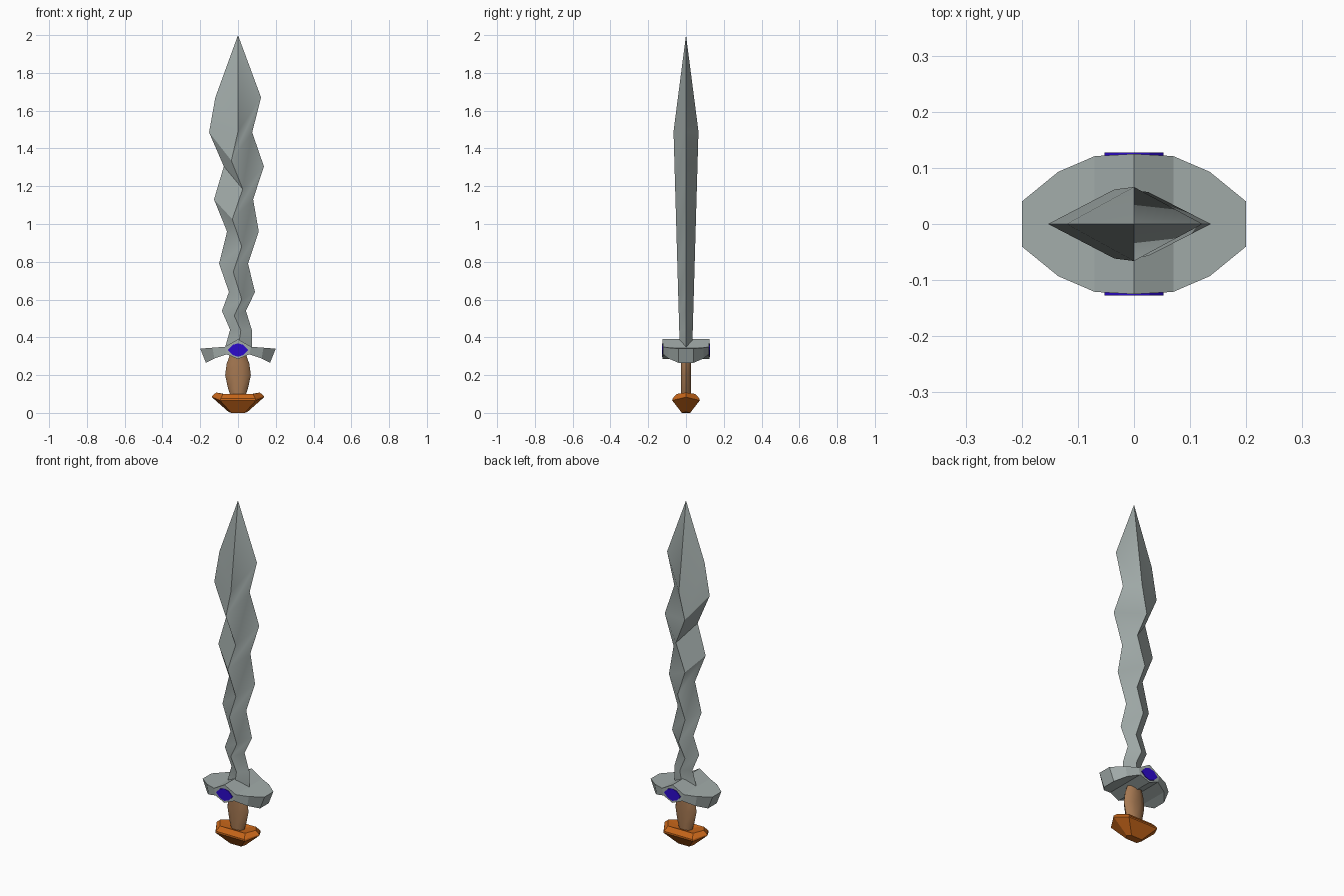
import bpy, bmesh, math

if "Cube" in bpy.data.objects:
    bpy.data.objects.remove(bpy.data.objects["Cube"], do_unlink=True)


def material(name, rgb):
    m = bpy.data.materials.new(name)
    m.use_nodes = True
    m.diffuse_color = (*rgb, 1)
    m.node_tree.nodes["Principled BSDF"].inputs["Base Color"].default_value = (*rgb, 1)
    return m


steel = material("steel", (0.36, 0.41, 0.40))
wood = material("tan wood", (0.38, 0.19, 0.085))
copper = material("orange copper", (0.56, 0.13, 0.01))
blue = material("blue gem", (0.025, 0.003, 0.6))


def loft(name, rings, mat, smooth=None):
    """Skin a list of equal-length vertex rings and cap both ends."""
    bm = bmesh.new()
    rows = [[bm.verts.new(p) for p in ring] for ring in rings]
    n = len(rows[0])
    for a, b in zip(rows, rows[1:]):
        for i in range(n):
            j = (i + 1) % n
            bm.faces.new((a[i], a[j], b[j], b[i]))
    bm.faces.new(rows[0][::-1])
    bm.faces.new(rows[-1])
    bmesh.ops.remove_doubles(bm, verts=bm.verts, dist=0.0005)
    bmesh.ops.recalc_face_normals(bm, faces=bm.faces)
    mesh = bpy.data.meshes.new(name)
    bm.to_mesh(mesh)
    bm.free()
    ob = bpy.data.objects.new(name, mesh)
    bpy.context.collection.objects.link(ob)
    mesh.materials.append(mat)
    if smooth:
        bpy.ops.object.select_all(action='DESELECT')
        ob.select_set(True)
        bpy.context.view_layer.objects.active = ob
        bpy.ops.object.shade_smooth_by_angle(angle=math.radians(smooth))
    return ob


# Wavy blade: left edge x, right edge x, edge z, ridge x, ridge z
waves = [
    (-.07, .073, .34, 0, .34), (-.042, .073, .44, .015, .435),
    (-.085, .042, .54, -.02, .515), (-.048, .09, .64, .02, .60),
    (-.10, .053, .79, -.025, .745), (-.058, .11, .96, .02, .88),
    (-.127, .08, 1.13, -.03, 1.025), (-.075, .137, 1.305, .025, 1.185),
    (-.153, .075, 1.485, -.035, 1.335), (-.12, .122, 1.67, 0, 1.49),
]
blade_rings = []
for left, right, z, rx, rz in waves:
    y = .033 + .033 * (rz - .34) / 1.15
    blade_rings.append([(left, 0, z), (rx, -y, rz), (right, 0, z), (rx, y, rz)])
blade_rings.append([(0, 0, 2)] * 4)
loft("blade", blade_rings, steel, 30)

# Drooping guard: top x, top z, bottom x, bottom z, half depth
half = [(.2, .34, .17, .265, .04), (.135, .345, .125, .288, .093),
        (.07, .35, .06, .31, .121)]
stations = [(-a, b, -c, d, e) for a, b, c, d, e in half]
stations += [(0, .39, 0, .285, .125)] + half[::-1]
loft("guard", [[(tx, -y, tz), (tx, y, tz), (bx, y, bz), (bx, -y, bz)]
               for tx, tz, bx, bz, y in stations], steel)

# Gem plates on both faces of the guard
outline = [(-.053, .333), (-.028, .36), (0, .368), (.028, .36),
           (.053, .333), (.028, .307), (0, .297), (-.028, .307)]
for side, name in ((-1, "front_gem"), (1, "back_gem")):
    loft(name, [[(x, side * y, z) for x, z in outline] for y in (.119, .127)], blue)

# Barrel-shaped flat grip
grip_rings = []
for z, rx in ((.085, .038), (.13, .053), (.20, .068), (.26, .06), (.315, .04)):
    grip_rings.append([(rx * math.cos(k * math.pi / 5), .029 * math.sin(k * math.pi / 5), z)
                       for k in range(10)])
loft("grip", grip_rings, wood, 40)


# Six-sided pommel with raised ends
def hexagon(end_x, end_z, side_x, side_y, side_z):
    return [(end_x, 0, end_z), (side_x, side_y, side_z), (-side_x, side_y, side_z),
            (-end_x, 0, end_z), (-side_x, -side_y, side_z), (side_x, -side_y, side_z)]


loft("pommel", [
    hexagon(.05, .005, .035, .022, 0),
    hexagon(.138, .083, .095, .073, .066),
    hexagon(.137, .09, .092, .072, .075),
    hexagon(.115, .108, .08, .05, .1),
    hexagon(.045, .092, .03, .025, .092),
], copper)
